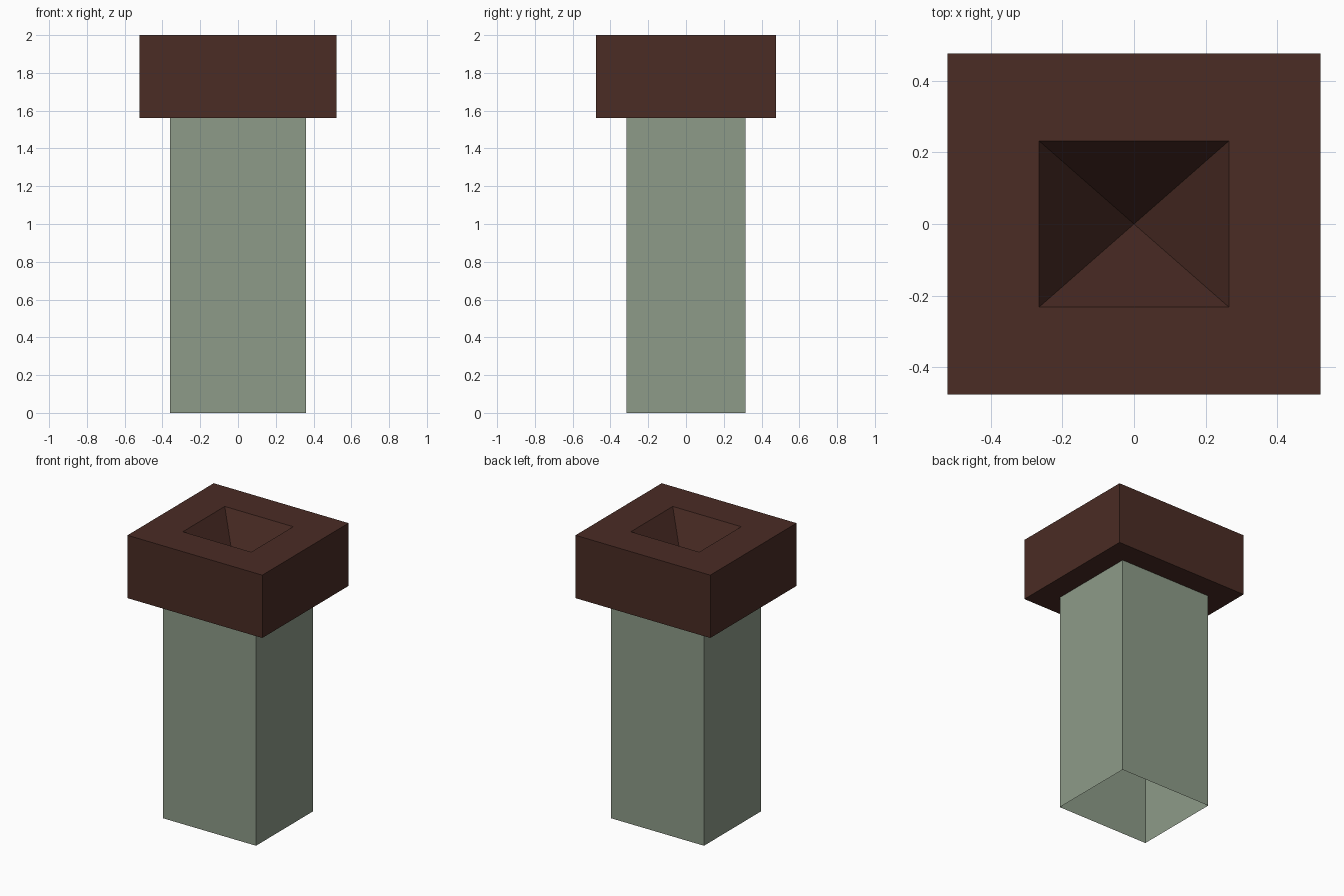
import bpy
import bmesh

cube = bpy.data.objects.get("Cube")
if cube:
    bpy.data.objects.remove(cube, do_unlink=True)


def material(name, rgb):
    mat = bpy.data.materials.new(name)
    mat.use_nodes = True
    mat.diffuse_color = (*rgb, 1)
    mat.node_tree.nodes["Principled BSDF"].inputs["Base Color"].default_value = (*rgb, 1)
    return mat


def rectangular_shell(name, rings, mat, apex=None):
    """Join rectangles (half x, half y, z) in order; optionally close at a point."""
    bm = bmesh.new()
    loops = []
    for hx, hy, z in rings:
        corners = ((-hx, -hy), (hx, -hy), (hx, hy), (-hx, hy))
        loops.append([bm.verts.new((x, y, z)) for x, y in corners])
    for low, high in zip(loops, loops[1:]):
        for i in range(4):
            j = (i + 1) % 4
            bm.faces.new((low[i], low[j], high[j], high[i]))
    if apex is not None:
        tip = bm.verts.new((0, 0, apex))
        last = loops[-1]
        for i in range(4):
            bm.faces.new((last[i], last[(i + 1) % 4], tip))
    mesh = bpy.data.meshes.new(name)
    bm.to_mesh(mesh)
    bm.free()
    mesh.materials.append(mat)
    obj = bpy.data.objects.new(name, mesh)
    bpy.context.collection.objects.link(obj)
    return obj


sage = material("sage green", (0.27, 0.33, 0.25))
brown = material("dark brown", (0.069, 0.025, 0.018))

PX, PY = 0.36, 0.315    # post half sizes
CX, CY = 0.522, 0.477   # cap half sizes
UNDER, TOP = 1.56, 2.0

# Hollow post, open at the bottom
rectangular_shell("post", [(PX, PY, 0), (PX, PY, UNDER)], sage)

# Overhanging cap: underside, sides, rim and pyramid-shaped pit
rectangular_shell(
    "cap",
    [(PX, PY, UNDER), (CX, CY, UNDER), (CX, CY, TOP), (0.265, 0.232, TOP)],
    brown,
    apex=UNDER,
)
